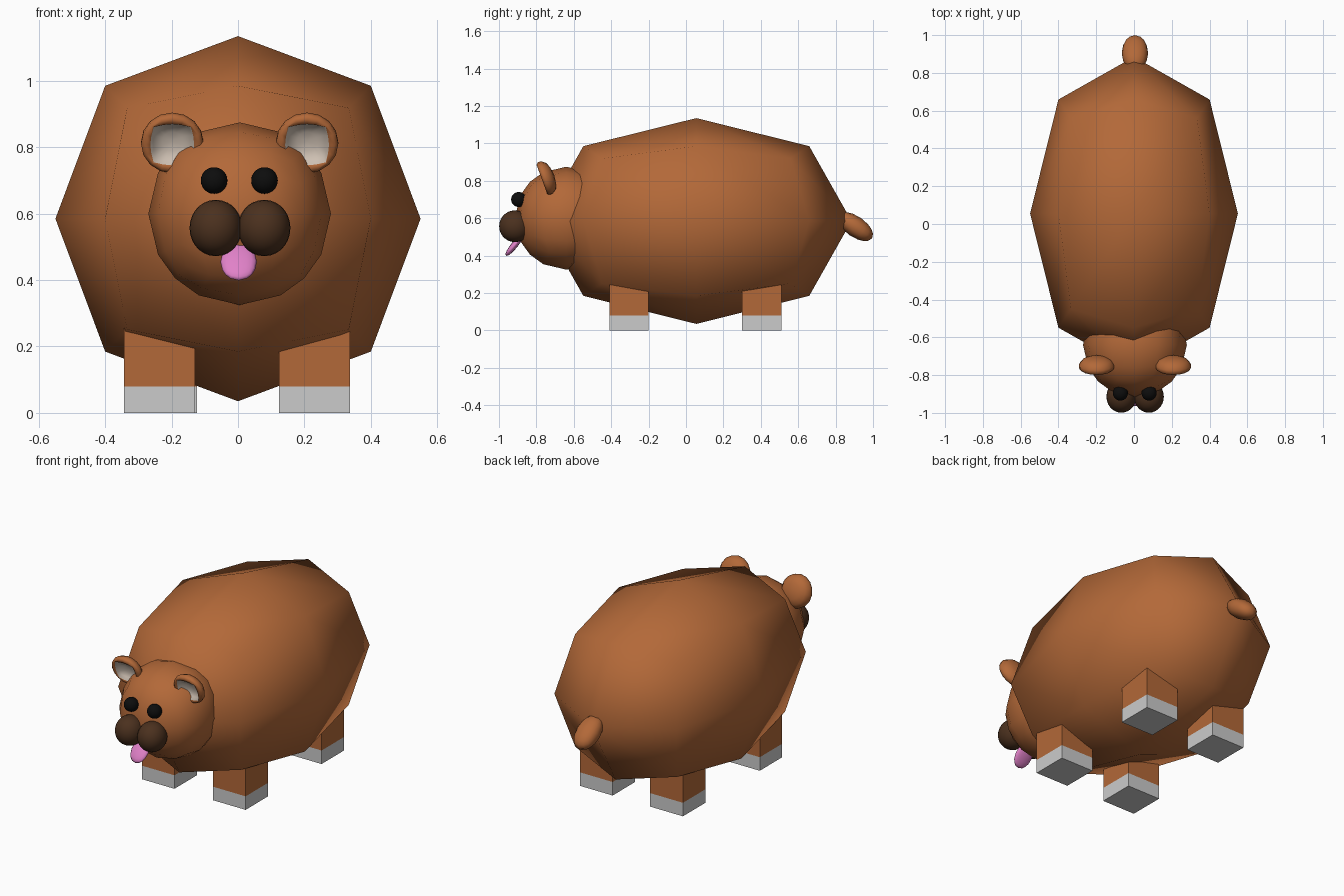
import bpy, bmesh, math
from mathutils import Vector, Matrix

if "Cube" in bpy.data.objects:
    bpy.data.objects.remove(bpy.data.objects["Cube"])


def material(name, rgb):
    m = bpy.data.materials.new(name)
    m.diffuse_color = (*rgb, 1)
    m.use_nodes = True
    m.node_tree.nodes["Principled BSDF"].inputs["Base Color"].default_value = m.diffuse_color
    return m


BROWN = material("brown", (0.45, 0.14, 0.04))
DARK = material("dark_brown", (0.07, 0.03, 0.013))
BLACK = material("black", (0.004, 0.004, 0.004))
PINK = material("pink", (0.75, 0.22, 0.58))
CREAM = material("cream", (0.62, 0.53, 0.45))
GREY = material("grey", (0.7, 0.7, 0.7))


def finish(bm, name, mats, loc, tilt=0.0, smooth=True):
    bmesh.ops.recalc_face_normals(bm, faces=bm.faces)
    for f in bm.faces:
        f.smooth = smooth
    me = bpy.data.meshes.new(name)
    bm.to_mesh(me)
    bm.free()
    ob = bpy.data.objects.new(name, me)
    for m in mats:
        me.materials.append(m)
    ob.matrix_world = Matrix.Translation(loc) @ Matrix.Rotation(math.radians(tilt), 4, 'X')
    bpy.context.collection.objects.link(ob)
    return ob


def round_cube(name, loc, radii, cuts, mat, tilt=0.0, boxy=0.0):
    """Subdivided cube pushed out towards an ellipsoid."""
    bm = bmesh.new()
    bmesh.ops.create_cube(bm, size=2)
    bmesh.ops.subdivide_edges(bm, edges=bm.edges[:], cuts=cuts, use_grid_fill=True)
    for v in bm.verts:
        p = v.co.normalized().lerp(v.co, boxy)
        v.co = Vector((p.x * radii[0], p.y * radii[1], p.z * radii[2]))
    return finish(bm, name, [mat], loc, tilt)


def ear(name, loc, tilt):
    """Turned cup facing -y with a squarish cream hollow."""
    # radius, depth, squareness
    profile = [(0.045, 0.034, 0), (0.075, 0.022, 0), (0.094, -0.002, 0), (0.094, -0.02, 0),
               (0.084, -0.03, 0), (0.066, -0.027, 0.5), (0.058, -0.008, 0.5), (0.03, 0.004, 0)]
    n = 16
    bm = bmesh.new()
    rings = []
    for r, y, sq in profile:
        ring = []
        for i in range(n):
            a = 2 * math.pi * i / n
            c, s = math.cos(a), math.sin(a)
            k = r * (1 + sq * (1 / max(abs(c), abs(s)) - 1))
            ring.append(bm.verts.new((k * c, y, k * s)))
        rings.append(ring)
    for j in range(len(rings) - 1):
        for i in range(n):
            f = bm.faces.new((rings[j][i], rings[j][(i + 1) % n],
                              rings[j + 1][(i + 1) % n], rings[j + 1][i]))
            f.material_index = 1 if j >= 5 else 0
    for ring, y, idx in ((rings[0], 0.04, 0), (rings[-1], 0.007, 1)):
        c = bm.verts.new((0, y, 0))
        for i in range(n):
            bm.faces.new((ring[i], ring[(i + 1) % n], c)).material_index = idx
    return finish(bm, name, [BROWN, CREAM], loc, tilt)


def box(name, lo, hi, mat):
    lo, hi = Vector(lo), Vector(hi)
    bm = bmesh.new()
    bmesh.ops.create_cube(bm, size=1)
    size = hi - lo
    for v in bm.verts:
        v.co = Vector((v.co.x * size.x, v.co.y * size.y, v.co.z * size.z))
    return finish(bm, name, [mat], (lo + hi) / 2, smooth=False)


# Body, head and tail
round_cube("body", (0, 0.055, 0.585), (0.55, 0.83, 0.55), 1, BROWN, boxy=0.07)
round_cube("head", (0.005, -0.64, 0.6), (0.275, 0.275, 0.275), 3, BROWN)
round_cube("tail", (0.005, 0.905, 0.555), (0.07, 0.11, 0.055), 3, BROWN, tilt=-35)

# Paired face parts
for side, s in (("left", -1), ("right", 1)):
    ear(side + "_ear", (0.005 + s * 0.203, -0.742, 0.817), 20)
    round_cube(side + "_eye", (0.004 + s * 0.076, -0.895, 0.70), (0.04, 0.04, 0.04), 7, BLACK)
    round_cube(side + "_muzzle", (0.006 + s * 0.073, -0.914, 0.557), (0.079, 0.085, 0.085), 7, DARK)

# Tongue
round_cube("tongue", (0.002, -0.918, 0.455), (0.055, 0.018, 0.072), 3, PINK, tilt=-39)

# Legs with grey paws
for end, y0 in (("front", -0.41), ("back", 0.30)):
    for side, xc in (("left", -0.236 if end == "front" else -0.23), ("right", 0.23)):
        x0, x1, y1 = xc - 0.107, xc + 0.107, y0 + 0.21
        box(f"{end}_{side}_leg", (x0, y0, 0.08), (x1, y1, 0.33), BROWN)
        box(f"{end}_{side}_paw", (x0, y0, 0), (x1, y1, 0.08), GREY)
